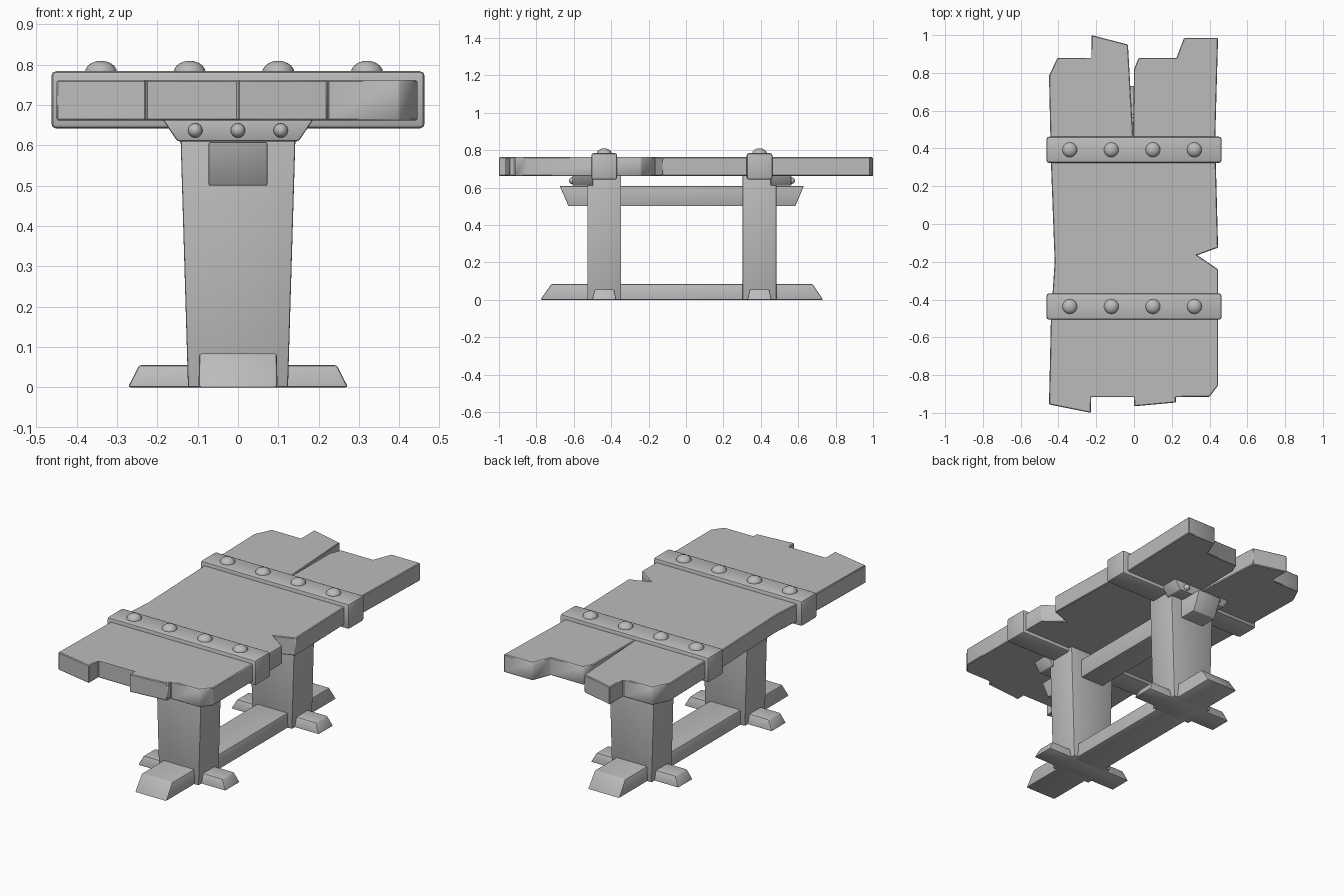
import bpy, bmesh, math
from mathutils import Matrix

cube = bpy.data.objects.get("Cube")
if cube:
    bpy.data.objects.remove(cube, do_unlink=True)

GREY = (0.5, 0.5, 0.5, 1)
mat = bpy.data.materials.new("worn grey")
mat.use_nodes = True
mat.diffuse_color = GREY
mat.node_tree.nodes["Principled BSDF"].inputs["Base Color"].default_value = GREY


def finish(name, bm, bevel=0.0, segments=2):
    bmesh.ops.recalc_face_normals(bm, faces=bm.faces)
    mesh = bpy.data.meshes.new(name)
    bm.to_mesh(mesh)
    bm.free()
    mesh.materials.append(mat)
    obj = bpy.data.objects.new(name, mesh)
    bpy.context.collection.objects.link(obj)
    bpy.ops.object.select_all(action="DESELECT")
    bpy.context.view_layer.objects.active = obj
    obj.select_set(True)
    if bevel:
        mod = obj.modifiers.new("Soft edges", "BEVEL")
        mod.width = bevel
        mod.segments = segments
        bpy.ops.object.modifier_apply(modifier=mod.name)
    bpy.ops.object.shade_smooth_by_angle(angle=math.radians(35))
    return obj


def block(name, bottom, top, z, bevel=0.006):
    """Tapered block from bottom and top rectangles (x0, x1, y0, y1)."""
    bm = bmesh.new()
    rings = []
    for (x0, x1, y0, y1), h in zip((bottom, top), z):
        rings.append([bm.verts.new((x, y, h)) for x, y in
                      ((x0, y0), (x1, y0), (x1, y1), (x0, y1))])
    for ring in rings:
        bm.faces.new(ring)
    for i in range(4):
        j = (i + 1) % 4
        bm.faces.new((rings[0][i], rings[0][j], rings[1][j], rings[1][i]))
    return finish(name, bm, bevel)


def rivet(name, location, radius, height, turn=Matrix()):
    """Domed stud, its dome pointing along local z."""
    bm = bmesh.new()
    bmesh.ops.create_uvsphere(bm, u_segments=16, v_segments=10, radius=1)
    bmesh.ops.bisect_plane(bm, geom=bm.verts[:] + bm.edges[:] + bm.faces[:],
                           plane_co=(0, 0, -0.3), plane_no=(0, 0, -1), clear_outer=True)
    shape = Matrix.Diagonal((radius, radius, height, 1))
    bm.transform(Matrix.Translation(location) @ turn @ shape)
    return finish(name, bm)


# Broken plank top, extruded from its outline
outline = [(-.45, -.955), (-.228, -1), (-.228, -.915), (0, -.915), (0, -.965),
           (.222, -.945), (.222, -.915), (.4, -.915), (.445, -.855), (.445, -.24),
           (.335, -.165), (.445, -.125), (.43, .45), (.445, .985), (.265, .985),
           (.225, .88), (.025, .88), (0, .82), (-.005, .47), (-.032, .95),
           (-.225, 1), (-.225, .88), (-.405, .88), (-.45, .785), (-.44, .33),
           (-.42, -.2), (-.44, -.5)]
bm = bmesh.new()
cap = bm.faces.new([bm.verts.new((x, y, .662)) for x, y in outline])
sides = bmesh.ops.extrude_face_region(bm, geom=[cap])
bmesh.ops.translate(bm, vec=(0, 0, .1),
                    verts=[v for v in sides["geom"] if isinstance(v, bmesh.types.BMVert)])
finish("table_top", bm, 0.004, 1)

for label, y, out in (("front", -.437, -1), ("back", .393, 1)):
    # Strap around the planks with four studs
    strap = (-.463, .463, y - .069, y + .069)
    block(label + "_strap", strap, strap, (.642, .784), .012)
    for i in range(4):
        rivet(f"{label}_strap_stud_{i + 1}", (-.34 + .22 * i, y, .78), .04, .03)

    # Post, slightly wider at the top
    block(label + "_post", (-.124, .124, y - .09, y + .09),
          (-.144, .144, y - .09, y + .09), (0, .67), .005)

    # Bracket on the outer face with three studs
    y0, y1 = sorted((y + out * .06, y + out * .17))
    block(label + "_bracket", (-.15, .15, y0, y1), (-.187, .187, y0, y1), (.61, .664), .005)
    turn = Matrix.Rotation(-out * math.pi / 2, 4, "X")
    for i in range(3):
        rivet(f"{label}_bracket_stud_{i + 1}", (-.106 + .106 * i, y + out * .17, .637),
              .018, .02, turn)

    # Cross foot
    block(label + "_foot", (-.273, .273, y - .065, y + .065),
          (-.245, .245, y - .052, y + .052), (0, .055))

# Lengthwise beams joining the posts
block("ground_beam", (-.098, .098, -.778, .734), (-.096, .096, -.72, .676), (0, .084))
block("upper_beam", (-.073, .073, -.628, .584), (-.073, .073, -.675, .63), (.5, .608), .004)
